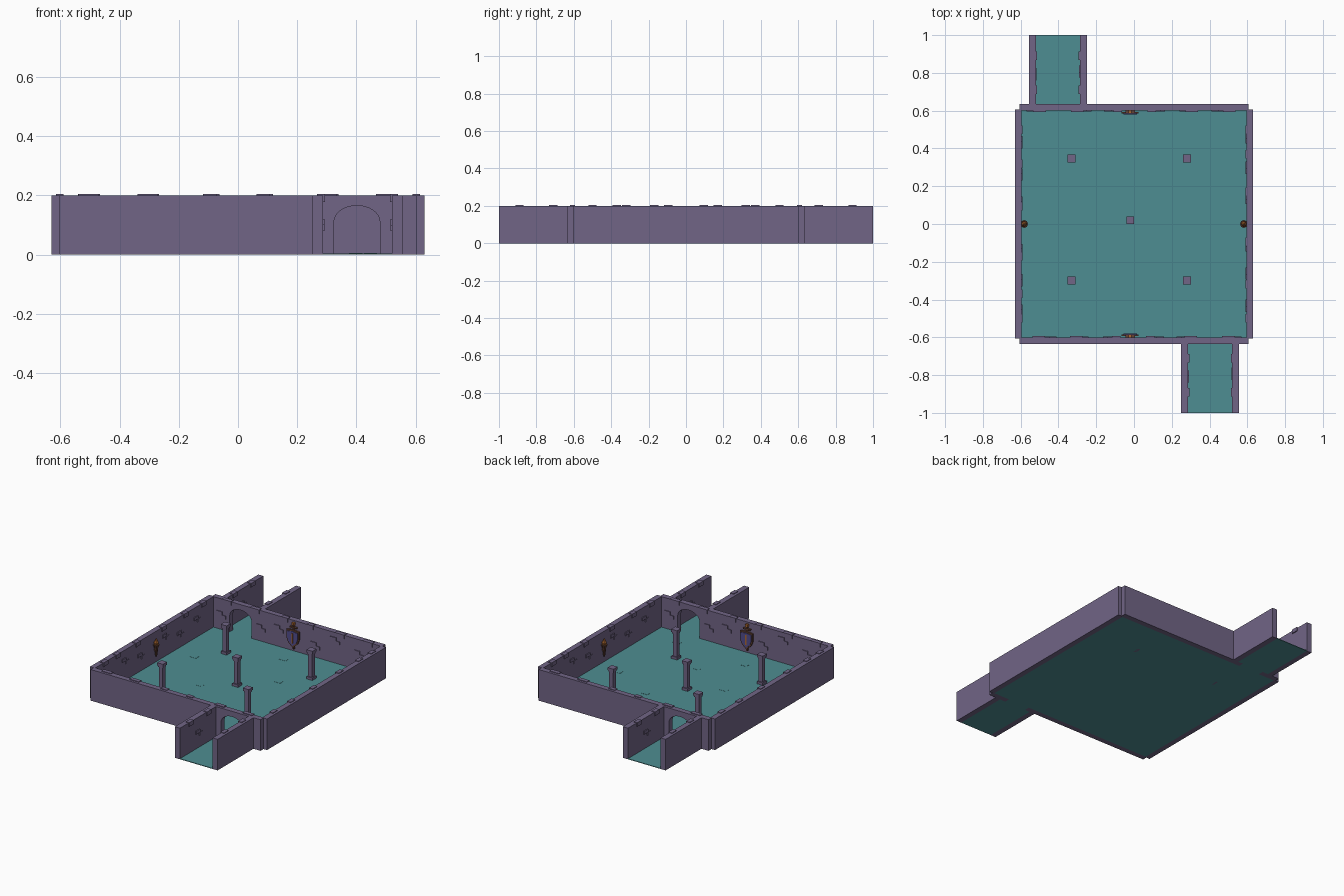
import bpy, bmesh, math
from mathutils import Matrix, Vector

if "Cube" in bpy.data.objects:
    bpy.data.objects.remove(bpy.data.objects["Cube"])

def material(name, rgb):
    m = bpy.data.materials.new(name)
    m.diffuse_color = (*rgb, 1)
    m.use_nodes = True
    m.node_tree.nodes["Principled BSDF"].inputs["Base Color"].default_value = m.diffuse_color
    return m

STONE = material("purple stone", (0.165, 0.130, 0.240))
TEAL = material("teal floor", (0.076, 0.270, 0.287))
BLUE = material("shield blue", (0.085, 0.075, 0.260))
WOOD = material("brown wood", (0.130, 0.055, 0.035))
FLAME = material("flame orange", (0.420, 0.140, 0.030))

T = Matrix.Translation
def RZ(deg):
    return Matrix.Rotation(math.radians(deg), 4, 'Z')

def box(bm, x0, x1, y0, y1, z0, z1, M=Matrix()):
    S = Matrix.Diagonal((x1 - x0, y1 - y0, z1 - z0, 1))
    C = T(((x0 + x1) / 2, (y0 + y1) / 2, (z0 + z1) / 2))
    bmesh.ops.create_cube(bm, size=1, matrix=M @ C @ S)

def cone(bm, r0, r1, z0, z1, M=Matrix(), n=8):
    bmesh.ops.create_cone(bm, cap_ends=True, segments=n, radius1=r0, radius2=r1,
                          depth=z1 - z0, matrix=M @ T((0, 0, (z0 + z1) / 2)))

def plate(bm, outline, y0, y1, M=Matrix()):
    """Extrude an x-z outline from y0 to y1."""
    f = bm.faces.new([bm.verts.new((x, y0, z)) for x, z in outline])
    ext = bmesh.ops.extrude_face_region(bm, geom=[f])['geom']
    vs = [v for v in ext if isinstance(v, bmesh.types.BMVert)]
    bmesh.ops.translate(bm, verts=vs, vec=(0, y1 - y0, 0))
    bmesh.ops.transform(bm, matrix=M, verts=list(set(vs) | set(f.verts)) if f.is_valid else bm.verts)

def finish(bm, name, mat):
    bmesh.ops.recalc_face_normals(bm, faces=bm.faces)
    me = bpy.data.meshes.new(name)
    bm.to_mesh(me)
    bm.free()
    me.materials.append(mat)
    ob = bpy.data.objects.new(name, me)
    bpy.context.collection.objects.link(ob)
    return ob

# Floors: room, the two doorways and the two passages
bm = bmesh.new()
box(bm, -0.595, 0.595, -0.6, 0.6, 0, 0.004)
for a in (0, 180):
    box(bm, 0.324, 0.479, -0.635, -0.6, 0, 0.004, RZ(a))
    box(bm, 0.287, 0.52, -1, -0.635, 0, 0.004, RZ(a))
finish(bm, "floor", TEAL)

# Slightly raised floor slabs
bm = bmesh.new()
for x, y in ((0, 0.47), (0.4, 0.5), (-0.45, 0.2), (0.15, 0.2), (0.45, 0.05),
             (-0.2, -0.1), (0.1, -0.25), (-0.45, -0.4), (0.4, -0.48), (-0.1, -0.45)):
    box(bm, x - 0.025, x + 0.02, y - 0.015, y + 0.015, 0.003, 0.005)
finish(bm, "floor_slabs", TEAL)

# End wall outline with an arched doorway
arch = [(0.4015 - 0.0775 * math.cos(math.pi * i / 16), 0.11 + 0.055 * math.sin(math.pi * i / 16))
        for i in range(17)]
wall_outline = [(-0.605, 0), (0.324, 0)] + arch + [(0.479, 0), (0.605, 0), (0.605, 0.2), (-0.605, 0.2)]

END_STONES = ((-0.505, 0.067), (-0.305, 0.067), (-0.095, 0.045), (0.085, 0.045), (0.30, 0.067), (0.50, 0.067))
END_PAIRS = ((-0.45, 0.107), (-0.28, 0.15), (-0.14, 0.08), (0.12, 0.12), (0.25, 0.09), (0.53, 0.10))
SIDE_STONES = ((-0.5, 0.045), (-0.32, 0.045), (-0.095, 0.045), (0.17, 0.045), (0.37, 0.045), (0.5, 0.045))
SIDE_PAIRS = ((-0.44, 0.12), (-0.27, 0.09), (-0.12, 0.13), (0.13, 0.10), (0.29, 0.13), (0.45, 0.09))
HALL_STONES = ((-0.09, 0.045), (0.09, 0.045))
HALL_PAIRS = ((0.0, 0.10),)

def wall_stones(bm, M, tops, pairs):
    """Local x runs along the wall, local y points into the room."""
    for u, w in tops:
        box(bm, u - w / 2, u + w / 2, -0.02, 0.006, 0.178, 0.204, M)
    for u, z in pairs:
        box(bm, u, u + 0.04, -0.005, 0.005, z, z + 0.02, M)
        box(bm, u - 0.025, u + 0.005, -0.005, 0.0045, z - 0.021, z - 0.001, M)

# Each half of the building is the other turned by 180 degrees
for a, end, side in ((0, "front", "left"), (180, "back", "right")):
    R = RZ(a)
    bm = bmesh.new()
    plate(bm, wall_outline, -0.635, -0.6)
    bmesh.ops.transform(bm, matrix=R, verts=bm.verts)
    finish(bm, end + "_wall", STONE)

    bm = bmesh.new()
    box(bm, -0.63, -0.595, -0.605, 0.605, 0, 0.2, R)
    finish(bm, side + "_wall", STONE)

    bm = bmesh.new()
    box(bm, 0.25, 0.287, -1, -0.635, 0, 0.2, R)
    box(bm, 0.52, 0.555, -1, -0.635, 0, 0.2, R)
    finish(bm, end + "_passage_walls", STONE)

    bm = bmesh.new()
    wall_stones(bm, R @ T((0, -0.6, 0)), END_STONES, END_PAIRS)
    wall_stones(bm, R @ T((-0.595, 0, 0)) @ RZ(-90), SIDE_STONES, SIDE_PAIRS)
    wall_stones(bm, R @ T((0.287, -0.8, 0)) @ RZ(-90), HALL_STONES, HALL_PAIRS)
    wall_stones(bm, R @ T((0.52, -0.8, 0)) @ RZ(90), HALL_STONES, HALL_PAIRS)
    finish(bm, end + "_wall_stones", STONE)

    # Torch on the side wall
    M = R @ T((-0.582, 0, 0))
    bm = bmesh.new()
    cone(bm, 0.005, 0.012, 0.05, 0.105, M)
    cone(bm, 0.012, 0.021, 0.105, 0.125, M)
    box(bm, -0.015, 0, -0.005, 0.005, 0.085, 0.097, M)
    finish(bm, side + "_torch", WOOD)
    bm = bmesh.new()
    cone(bm, 0.012, 0.015, 0.125, 0.137, M)
    cone(bm, 0.015, 0.002, 0.137, 0.163, M)
    finish(bm, side + "_torch_flame", FLAME)

# Pillars with a plinth and a capital
for i, (x, y) in enumerate(((-0.33, 0.347), (0.28, 0.347), (-0.02, 0.02), (-0.33, -0.30), (0.28, -0.30))):
    bm = bmesh.new()
    for h, z0, z1 in ((0.021, 0, 0.02), (0.014, 0.02, 0.165), (0.017, 0.165, 0.175), (0.021, 0.175, 0.192)):
        box(bm, x - h, x + h, y - h, y + h, z0, z1)
    finish(bm, f"pillar_{i + 1}", STONE)

# Shield with a sword behind it, on both end walls
def shield_outline(k):
    pts = [(-0.045, 0.14), (0, 0.147), (0.045, 0.14), (0.045, 0.09), (0.033, 0.06),
           (0, 0.03), (-0.033, 0.06), (-0.045, 0.09)]
    return [(x * k, 0.095 + (z - 0.095) * k) for x, z in pts]

for end, M in (("front", T((-0.02, -0.6, 0))), ("back", T((-0.02, 0.6, 0)) @ RZ(180))):
    for name, k, y0, y1, mat in (("shield_rim", 1, 0.006, 0.016, WOOD), ("shield_face", 0.82, 0.012, 0.020, BLUE)):
        bm = bmesh.new()
        plate(bm, shield_outline(k), y0, y1)
        bmesh.ops.transform(bm, matrix=M, verts=bm.verts)
        finish(bm, f"{end}_{name}", mat)
    bm = bmesh.new()
    box(bm, -0.005, 0.005, 0, 0.012, 0.02, 0.175, M)
    box(bm, -0.025, 0.025, 0, 0.014, 0.155, 0.163, M)
    finish(bm, end + "_sword", WOOD)
    bm = bmesh.new()
    box(bm, -0.008, 0.008, 0, 0.016, 0.175, 0.19, M)
    box(bm, -0.004, 0.004, 0.018, 0.0215, 0.06, 0.125, M)
    finish(bm, end + "_shield_trim", FLAME)
